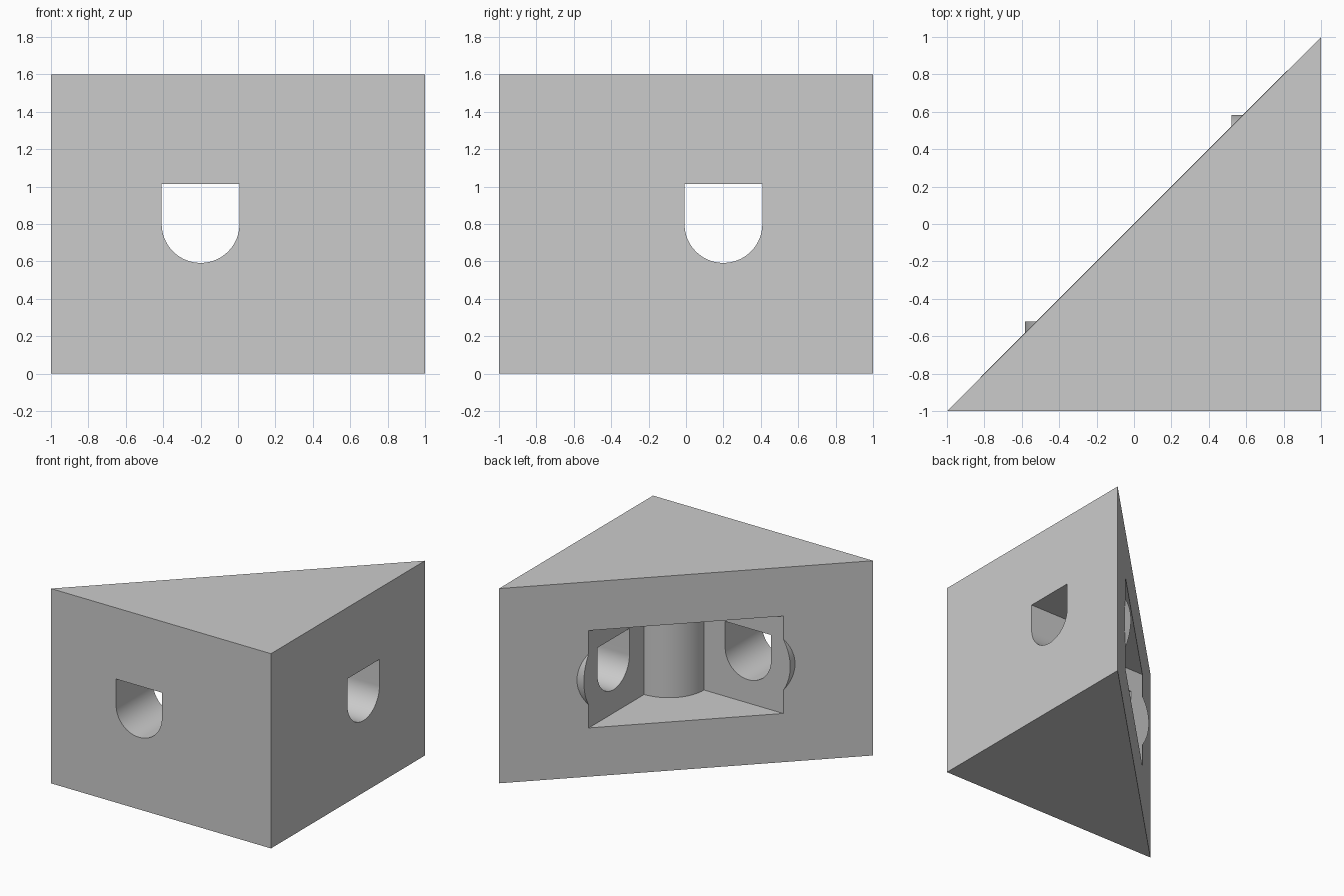
import bpy, bmesh, math
from mathutils import Matrix, Vector

cube = bpy.data.objects.get("Cube")
if cube:
    bpy.data.objects.remove(cube, do_unlink=True)

grey = bpy.data.materials.new("light grey")
grey.use_nodes = True
grey.diffuse_color = (0.6, 0.6, 0.6, 1)
grey.node_tree.nodes["Principled BSDF"].inputs["Base Color"].default_value = (0.6, 0.6, 0.6, 1)

HEIGHT, MID = 1.6, 0.8
WALL = 0.52            # pocket wall distance from the centre
HOLE = 0.208           # tunnel radius
# Swaps (x, y) to (-y, -x): mirror plane of the wedge
SWAP = Matrix(((0, -1, 0, 0), (-1, 0, 0, 0), (0, 0, 1, 0), (0, 0, 0, 1)))


def prism(name, points, direction, mirrored=False):
    """Extrude a closed outline along a direction."""
    bm = bmesh.new()
    face = bm.faces.new([bm.verts.new(p) for p in points])
    new = bmesh.ops.extrude_face_region(bm, geom=[face])["geom"]
    moved = [v for v in new if isinstance(v, bmesh.types.BMVert)]
    bmesh.ops.translate(bm, verts=moved, vec=Vector(direction))
    if mirrored:
        bm.transform(SWAP)
    bmesh.ops.recalc_face_normals(bm, faces=bm.faces)
    mesh = bpy.data.meshes.new(name)
    bm.to_mesh(mesh)
    bm.free()
    mesh.materials.append(grey)
    obj = bpy.data.objects.new(name, mesh)
    bpy.context.collection.objects.link(obj)
    return obj


def arc(radius, start, end, steps):
    angles = [start + (end - start) * i / steps for i in range(steps + 1)]
    return [(radius * math.cos(a), radius * math.sin(a)) for a in angles]


def combine(target, tool, operation):
    mod = target.modifiers.new(tool.name, "BOOLEAN")
    mod.operation = operation
    mod.solver = "EXACT"
    mod.object = tool
    tool.hide_render = True
    tool.hide_set(True)


# Triangular body
body = prism("wedge_body", [(-1, -1, 0), (1, -1, 0), (1, 1, 0)], (0, 0, HEIGHT))

# Collars around the tunnels, poking slightly through the sloping back
ring = arc(0.383, 0, 2 * math.pi, 96)[:-1]
for side, flip in (("front", False), ("right", True)):
    collar = prism(side + "_collar", [(-0.2 + a, -0.9, MID + b) for a, b in ring],
                   (0, 0.9 - WALL, 0), flip)
    combine(body, collar, "UNION")

# Pocket open at the back, with a rounded pillar left in its inner corner
pillar = [(WALL + a, -WALL + b, 0.4) for a, b in arc(0.32, math.pi, math.pi / 2, 32)]
pocket = prism("pocket_cutter",
               pillar + [(WALL, 0.9, 0.4), (-0.9, 0.9, 0.4), (-0.9, -WALL, 0.4)],
               (0, 0, 0.8))
combine(body, pocket, "DIFFERENCE")

# U-shaped tunnels through both outer walls
u_shape = arc(HOLE, math.pi, 2 * math.pi, 48) + [(HOLE, 0.215), (-HOLE, 0.215)]
for side, flip in (("front", False), ("right", True)):
    tunnel = prism(side + "_tunnel_cutter",
                   [(-0.2 + a, -1.2, MID + b) for a, b in u_shape], (0, 0.9, 0), flip)
    combine(body, tunnel, "DIFFERENCE")

# Bake the cuts, drop the helpers and smooth the curved walls
bpy.context.view_layer.update()
evaluated = body.evaluated_get(bpy.context.evaluated_depsgraph_get())
baked = bpy.data.meshes.new_from_object(evaluated)
tools = [m.object for m in body.modifiers]
body.modifiers.clear()
body.data = baked
for tool in tools:
    bpy.data.objects.remove(tool, do_unlink=True)
bpy.ops.object.select_all(action="DESELECT")
body.select_set(True)
bpy.context.view_layer.objects.active = body
bpy.ops.object.shade_smooth_by_angle(angle=math.radians(30))
